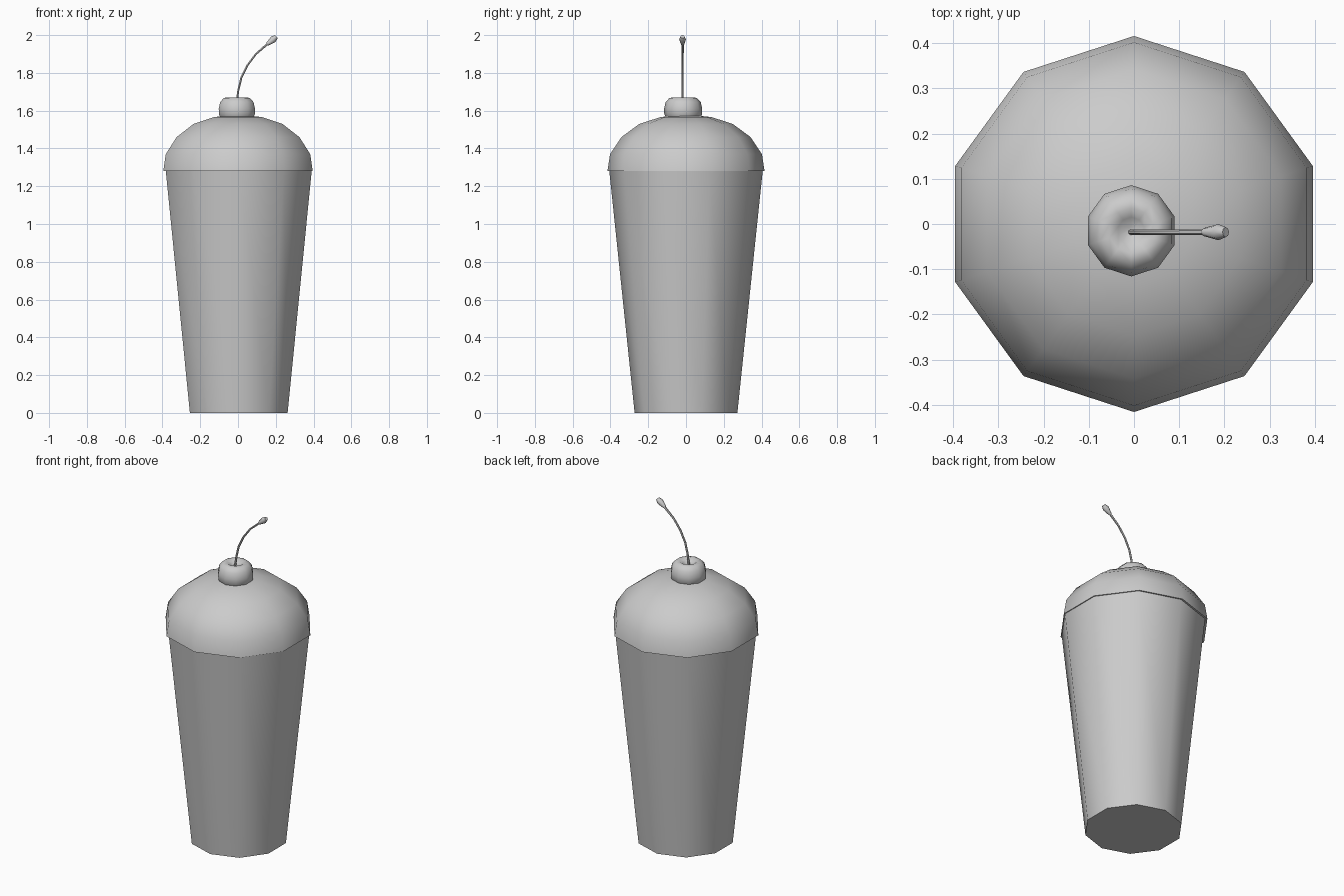
import bpy, bmesh
from math import sin, cos, pi, radians
from mathutils import Vector

if "Cube" in bpy.data.objects:
    bpy.data.objects.remove(bpy.data.objects["Cube"])


def finish(name, bm, angle=50):
    bmesh.ops.remove_doubles(bm, verts=bm.verts, dist=1e-5)
    bmesh.ops.recalc_face_normals(bm, faces=bm.faces)
    me = bpy.data.meshes.new(name)
    bm.to_mesh(me)
    bm.free()
    ob = bpy.data.objects.new(name, me)
    bpy.context.collection.objects.link(ob)
    bpy.ops.object.select_all(action='DESELECT')
    bpy.context.view_layer.objects.active = ob
    ob.select_set(True)
    bpy.ops.object.shade_smooth_by_angle(angle=radians(angle))
    return ob


def skin(name, rings, cap_start=True, cap_end=True):
    """Bridge a list of equal-sized vertex rings into a surface."""
    bm = bmesh.new()
    vs = [[bm.verts.new(p) for p in r] for r in rings]
    n = len(vs[0])
    for a, b in zip(vs, vs[1:]):
        for i in range(n):
            j = (i + 1) % n
            bm.faces.new((a[i], a[j], b[j], b[i]))
    if cap_start:
        bm.faces.new(vs[0])
    if cap_end:
        bm.faces.new(vs[-1])
    return finish(name, bm)


def lathe(name, profile, cx=0, cy=0, n=10):
    """Ten-sided turned part, one corner pointing along +y."""
    rings = [[(cx + r * sin(2 * pi * i / n), cy + r * cos(2 * pi * i / n), z)
              for i in range(n)] for r, z in profile]
    return skin(name, rings)


def tube(name, path, y, n):
    """Round bar along an x-z path of (x, z, radius)."""
    pts = [Vector((x, y, z)) for x, z, r in path]
    side = Vector((0, 1, 0))
    rings = []
    for i, p in enumerate(pts):
        t = (pts[min(i + 1, len(pts) - 1)] - pts[max(i - 1, 0)]).normalized()
        up = t.cross(side)
        rings.append([p + path[i][2] * (cos(2 * pi * k / n) * side + sin(2 * pi * k / n) * up)
                      for k in range(n)])
    return skin(name, rings)


# Tapered cup
lathe("cup", [(0.272, 0), (0.406, 1.28)], cx=0.004)

# Domed topping with a slight overhang
lathe("dome_top", [(0.416, 1.28), (0.402, 1.37), (0.342, 1.46),
                   (0.247, 1.53), (0.135, 1.566), (0.03, 1.577)])

# Cherry with a dimple on top
lathe("cherry", [(0.088, 1.56), (0.10, 1.58), (0.101, 1.61), (0.093, 1.645),
                 (0.073, 1.667), (0.05, 1.671), (0.03, 1.658), (0.008, 1.645)],
      cx=-0.006, cy=-0.015)

# Curved stem and its flared tip
tube("stem", [(-0.008, 1.64, 0.006), (0.002, 1.71, 0.006), (0.018, 1.775, 0.006),
              (0.05, 1.84, 0.006), (0.095, 1.9, 0.006), (0.162, 1.958, 0.007)], -0.018, 6)
tube("stem_tip", [(0.155, 1.952, 0.009), (0.187, 1.978, 0.018),
                  (0.203, 1.992, 0.011)], -0.018, 8)
